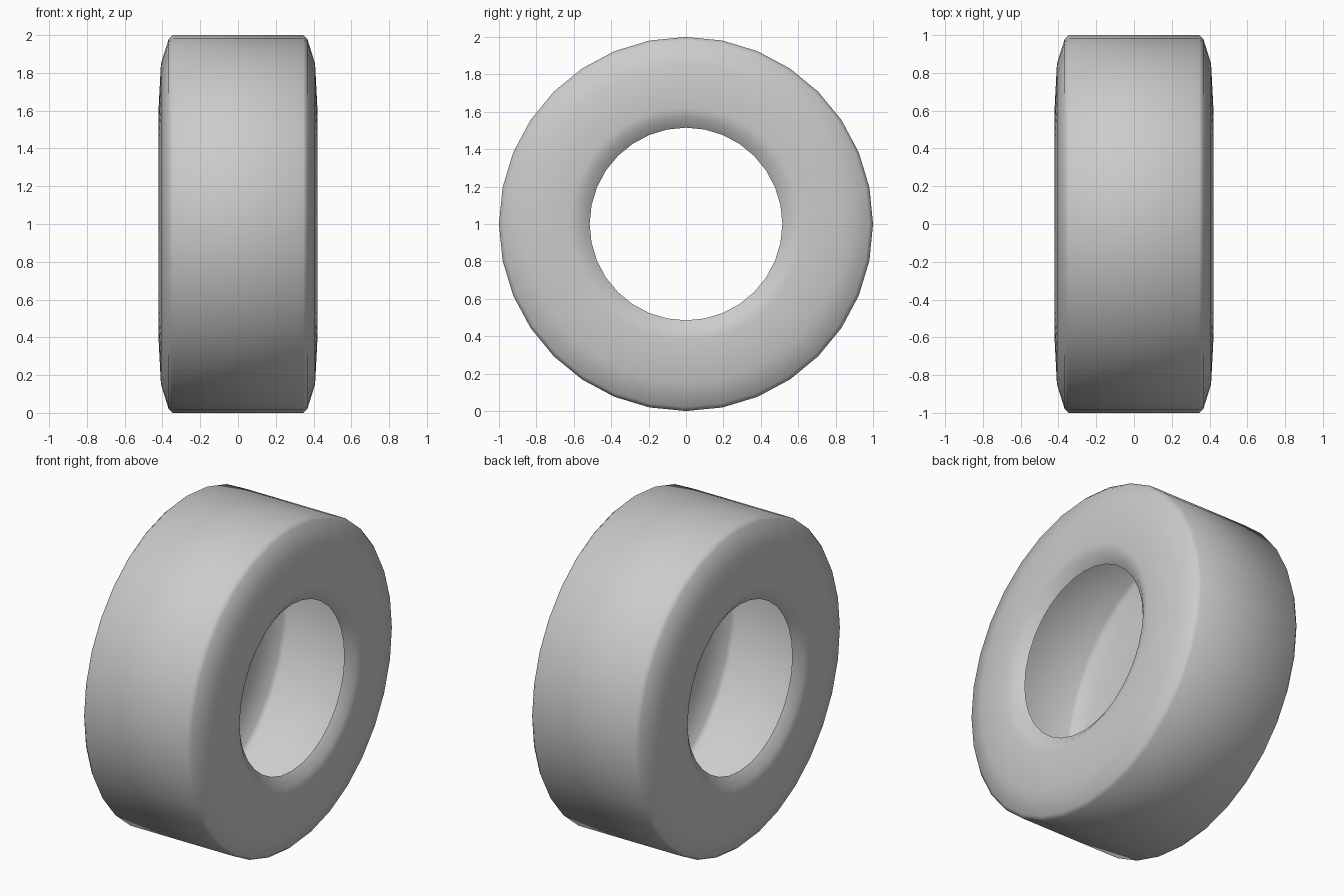
import bpy, bmesh
from math import sin, cos, pi, radians

cube = bpy.data.objects.get("Cube")
if cube:
    bpy.data.objects.remove(cube)

SEGMENTS = 32

# Single light grey rubber
rubber = bpy.data.materials.new("light grey rubber")
rubber.use_nodes = True
grey = (0.6, 0.6, 0.6, 1)
rubber.diffuse_color = grey
rubber.node_tree.nodes["Principled BSDF"].inputs["Base Color"].default_value = grey

# Half cross-section (x, radius) from tread edge to bead, mirrored across x
half = [(0.345, 1.0), (0.367, 0.98), (0.408, 0.85), (0.42, 0.62), (0.41, 0.57), (0.367, 0.515)]
profile = [(-x, r) for x, r in reversed(half)] + half

# Hollow tyre shell swept around the x axis
bm = bmesh.new()
rings = []
for i in range(SEGMENTS):
    a = 2 * pi * i / SEGMENTS
    rings.append([bm.verts.new((x, r * sin(a), 1 + r * cos(a))) for x, r in profile])
for i, ring in enumerate(rings):
    nxt = rings[(i + 1) % SEGMENTS]
    for j in range(len(profile) - 1):
        bm.faces.new((ring[j], nxt[j], nxt[j + 1], ring[j + 1]))
bm.normal_update()
tread = max(bm.faces, key=lambda f: f.calc_center_median().z)
if tread.normal.z < 0:
    bmesh.ops.reverse_faces(bm, faces=bm.faces[:])

mesh = bpy.data.meshes.new("tyre")
bm.to_mesh(mesh)
bm.free()
mesh.materials.append(rubber)
tyre = bpy.data.objects.new("tyre", mesh)
bpy.context.collection.objects.link(tyre)

# Smooth shading all over
bpy.context.view_layer.objects.active = tyre
tyre.select_set(True)
bpy.ops.object.shade_smooth_by_angle(angle=radians(80))
